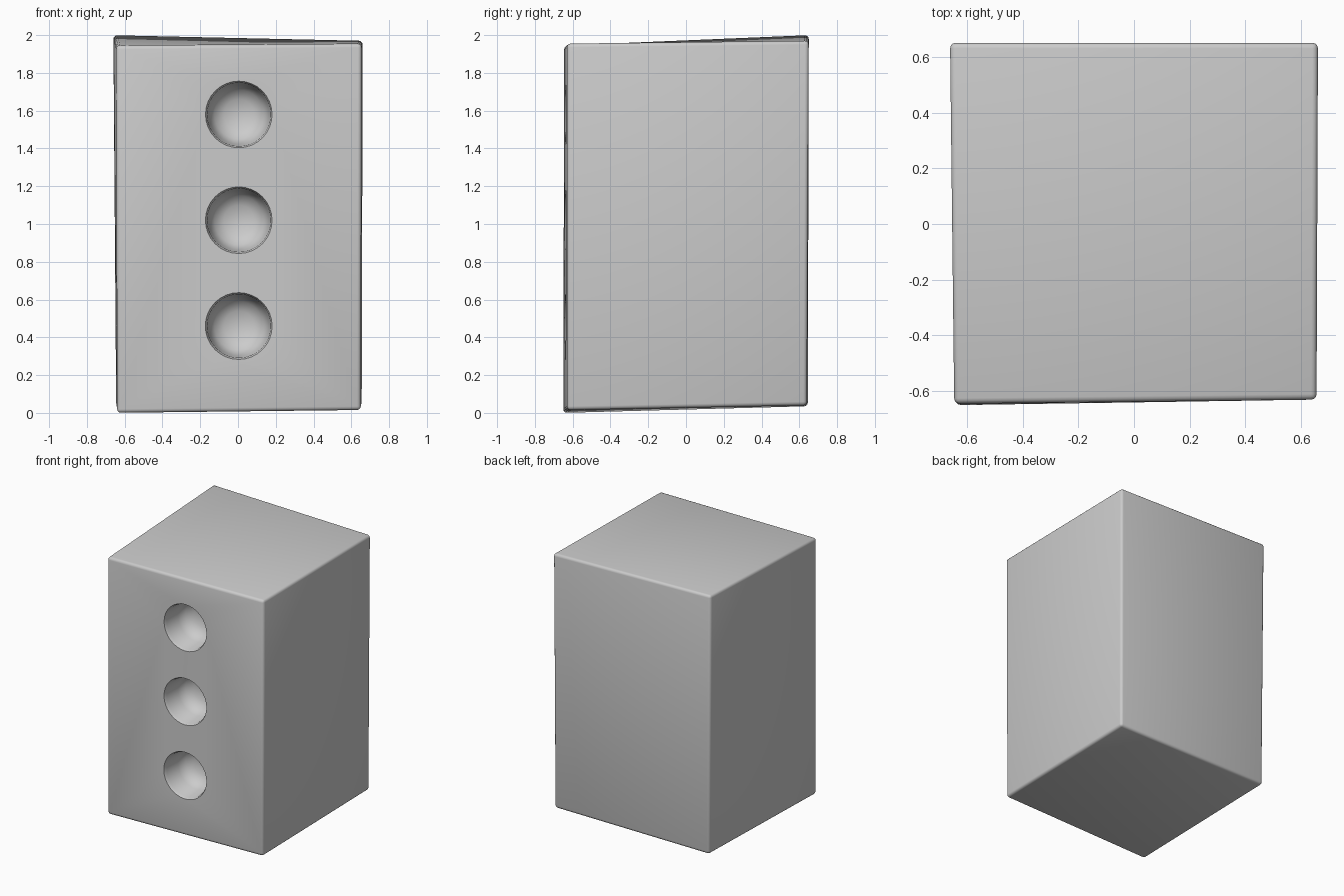
import bpy
import bmesh
import math
from mathutils import Matrix

cube = bpy.data.objects.get("Cube")
if cube:
    bpy.data.objects.remove(cube, do_unlink=True)

grey = bpy.data.materials.new("light_grey")
grey.use_nodes = True
colour = (0.6, 0.6, 0.6, 1)
grey.diffuse_color = colour
grey.node_tree.nodes["Principled BSDF"].inputs["Base Color"].default_value = colour


def add_object(name, bm):
    bmesh.ops.recalc_face_normals(bm, faces=bm.faces[:])
    mesh = bpy.data.meshes.new(name)
    bm.to_mesh(mesh)
    bm.free()
    mesh.materials.append(grey)
    obj = bpy.data.objects.new(name, mesh)
    bpy.context.collection.objects.link(obj)
    return obj


# Block body: a slightly uneven box with softened edges
corners = {
    (-1, -1, -1): (-0.64, -0.65, 0.0), (-1, -1, 1): (-0.645, -0.645, 1.945),
    (1, -1, -1): (0.65, -0.63, 0.015), (1, -1, 1): (0.655, -0.63, 1.955),
    (-1, 1, -1): (-0.645, 0.645, 0.035), (-1, 1, 1): (-0.66, 0.65, 2.0),
    (1, 1, -1): (0.655, 0.64, 0.04), (1, 1, 1): (0.66, 0.65, 1.97),
}
bm = bmesh.new()
bmesh.ops.create_cube(bm, size=2)
for v in bm.verts:
    v.co = corners[tuple(round(c) for c in v.co)]
bmesh.ops.bevel(bm, geom=bm.edges[:], offset=0.02, segments=3,
                profile=0.5, affect='EDGES')
body = add_object("block_body", bm)

# Round hole cutter: steep wall that curves into a shallow bowl floor
PROFILE = [(0.185, -0.72), (0.18, -0.645), (0.168, -0.62), (0.158, -0.50),
           (0.13, -0.45), (0.08, -0.42), (0, -0.41)]


def add_cutter(bm, z, sides=32):
    rings = []
    for radius, y in PROFILE[:-1]:
        rings.append([bm.verts.new((0.005 + radius * math.cos(a), y,
                                    z + radius * math.sin(a)))
                      for a in (2 * math.pi * i / sides for i in range(sides))])
    tip = bm.verts.new((0.005, PROFILE[-1][1], z))
    bm.faces.new(rings[0])
    for i in range(sides):
        j = (i + 1) % sides
        for a, b in zip(rings, rings[1:]):
            bm.faces.new((a[i], a[j], b[j], b[i]))
        bm.faces.new((rings[-1][i], rings[-1][j], tip))


bm = bmesh.new()
for z in (0.46, 1.02, 1.58):
    add_cutter(bm, z)
cutter = add_object("hole_cutter", bm)
cutter.hide_render = True

# Cut the three holes into the front
cut = body.modifiers.new("holes", 'BOOLEAN')
cut.operation = 'DIFFERENCE'
cut.solver = 'EXACT'
cut.object = cutter
bpy.context.view_layer.objects.active = body
body.select_set(True)
bpy.ops.object.modifier_apply(modifier=cut.name)
bpy.data.objects.remove(cutter, do_unlink=True)
bpy.ops.object.shade_smooth_by_angle(angle=math.radians(35))
